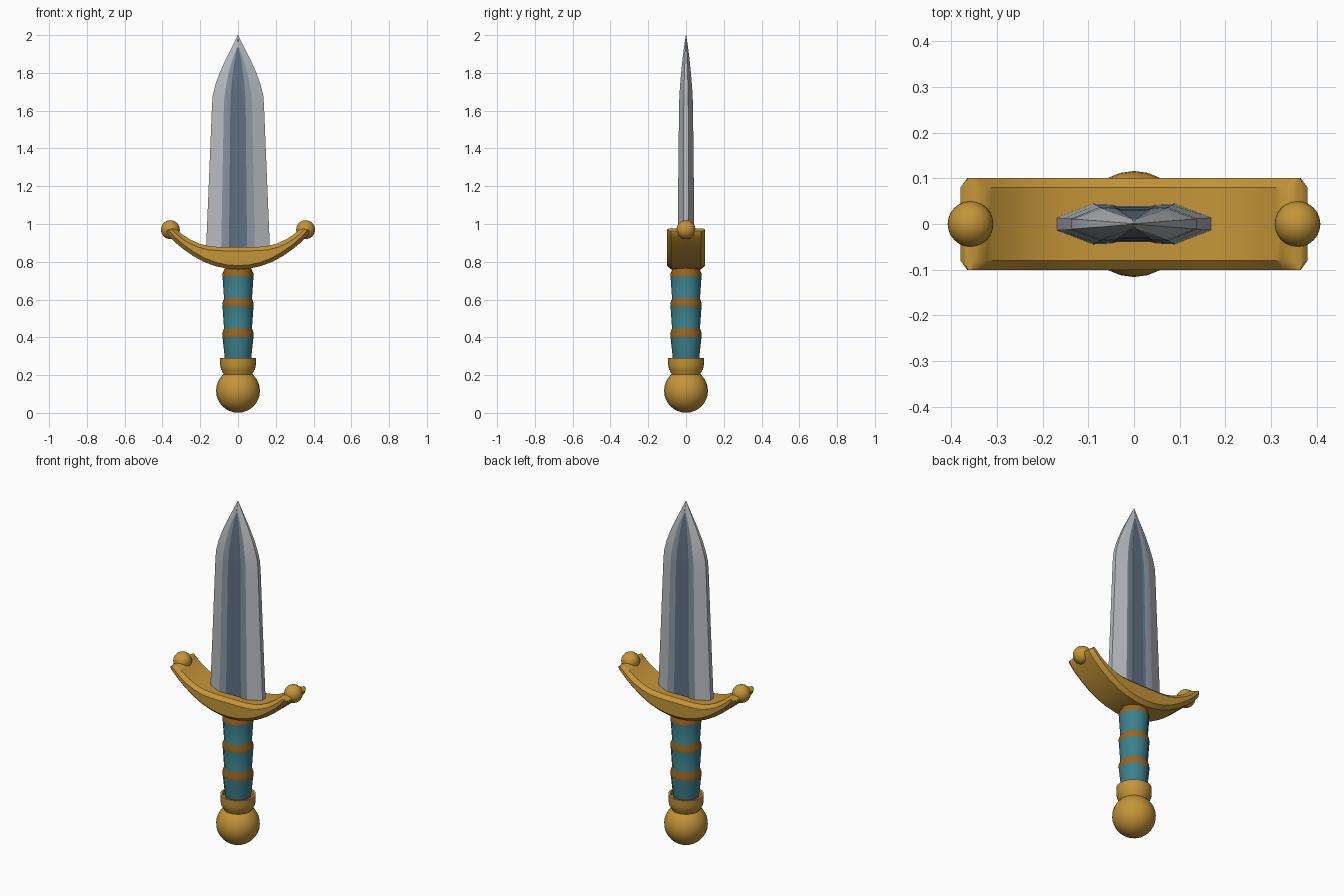
import bpy, bmesh, math

if "Cube" in bpy.data.objects:
    bpy.data.objects.remove(bpy.data.objects["Cube"])


def material(name, rgb):
    m = bpy.data.materials.new(name)
    lin = [(c / 255 / 12.92) if c < 11 else ((c / 255 + 0.055) / 1.055) ** 2.4 for c in rgb]
    m.diffuse_color = (*lin, 1)
    m.use_nodes = True
    m.node_tree.nodes["Principled BSDF"].inputs["Base Color"].default_value = m.diffuse_color
    return m


gold = material("gold", (196, 149, 56))
bronze = material("dark bronze", (154, 102, 30))
teal = material("teal leather", (59, 128, 140))
steel = material("light steel", (183, 188, 193))
mid_steel = material("mid steel", (138, 149, 160))
dark_steel = material("blue steel", (94, 112, 130))


def finish(name, bm, mats, angle=35):
    bmesh.ops.recalc_face_normals(bm, faces=bm.faces[:])
    me = bpy.data.meshes.new(name)
    bm.to_mesh(me)
    bm.free()
    ob = bpy.data.objects.new(name, me)
    bpy.context.collection.objects.link(ob)
    for m in mats:
        me.materials.append(m)
    bpy.ops.object.select_all(action='DESELECT')
    ob.select_set(True)
    bpy.context.view_layer.objects.active = ob
    bpy.ops.object.shade_smooth_by_angle(angle=math.radians(angle))
    return ob


def loft(bm, rings, rule=lambda i, j: 0):
    """Skin closed rings of points; rule(ring, side) gives the material index."""
    vs = [[bm.verts.new(p) for p in r] for r in rings]
    n = len(vs[0])
    for i in range(len(vs) - 1):
        for j in range(n):
            k = (j + 1) % n
            f = bm.faces.new((vs[i][j], vs[i][k], vs[i + 1][k], vs[i + 1][j]))
            f.material_index = rule(i, j)
    for r in (vs[0], vs[-1]):
        bm.faces.new(r)


def lathe(name, profile, mats, sides, rule=lambda i, j: 0, angle=35):
    bm = bmesh.new()
    rings = [[(r * math.cos(2 * math.pi * j / sides), r * math.sin(2 * math.pi * j / sides), z)
              for j in range(sides)] for r, z in profile]
    loft(bm, rings, rule)
    return finish(name, bm, mats, angle)


def ball(name, x, z, r):
    bm = bmesh.new()
    bmesh.ops.create_uvsphere(bm, u_segments=24, v_segments=16, radius=r)
    bmesh.ops.translate(bm, verts=bm.verts[:], vec=(x, 0, z))
    return finish(name, bm, [gold], 60)


# Blade: bevelled edges, flat strips and a shallow central groove
stations = [  # z, half width, groove strip half width, half depth, edge half depth
    (0.82, 0.171, 0.090, 0.045, 0.014), (1.25, 0.153, 0.082, 0.041, 0.013),
    (1.62, 0.138, 0.075, 0.037, 0.012), (1.68, 0.134, 0.071, 0.035, 0.011),
    (1.74, 0.119, 0.062, 0.031, 0.010), (1.80, 0.097, 0.050, 0.026, 0.008),
    (1.87, 0.066, 0.030, 0.019, 0.006), (1.935, 0.033, 0.006, 0.011, 0.003),
    (2.0, 0.001, 0.0005, 0.001, 0.0005)]
rings = []
for z, w, f, d, e in stations:
    side = [(w, e), (f, d), (f * 0.54, d * 0.96), (f * 0.4, d * 0.88)]
    half = side + [(-x, y) for x, y in reversed(side)]
    rings.append([(x, y, z) for x, y in half] + [(-x, -y, z) for x, y in half])
strip = {1: 1, 2: 2, 3: 2, 4: 2, 5: 1}
bm = bmesh.new()
loft(bm, rings, lambda i, j: strip.get(j % 8, 0) if i < 7 else 0)
finish("blade", bm, [steel, mid_steel, dark_steel], 14)

# Crossguard: chamfered box section swept along the upturned curve
half_guard = [  # lower x, z and upper x, z, from centre to tip
    (0.0, 0.76, 0.0, 0.878), (0.06, 0.764, 0.06, 0.878), (0.12, 0.777, 0.11, 0.879),
    (0.18, 0.799, 0.155, 0.883), (0.24, 0.832, 0.205, 0.896), (0.29, 0.867, 0.25, 0.916),
    (0.33, 0.900, 0.285, 0.938), (0.36, 0.930, 0.310, 0.957), (0.376, 0.949, 0.323, 0.968),
    (0.380, 0.962, 0.336, 0.974), (0.371, 0.971, 0.350, 0.976)]
sweep = [(-a, b, -c, d) for a, b, c, d in reversed(half_guard[1:])] + half_guard
rings = []
for ax, az, bx, bz in sweep:
    length = math.hypot(bx - ax, bz - az)
    t = min(0.02 / length, 0.35)
    section = [(-0.08, 0), (-0.101, t), (-0.101, 1 - t), (-0.08, 1),
               (0.08, 1), (0.101, 1 - t), (0.101, t), (0.08, 0)]
    rings.append([(ax + (bx - ax) * s, y, az + (bz - az) * s) for y, s in section])
bm = bmesh.new()
loft(bm, rings)
finish("crossguard", bm, [gold], 35)

# Round guard tips
for side, label in ((-1, "left"), (1, "right")):
    ball("guard_tip_" + label, side * 0.358, 0.97, 0.05)

# Grip: flared leather sections separated by bronze bands
grip = [(0.068, 0.27), (0.070, 0.29), (0.082, 0.402), (0.083, 0.422), (0.074, 0.447),
        (0.082, 0.563), (0.083, 0.582), (0.074, 0.605), (0.082, 0.722), (0.082, 0.738),
        (0.070, 0.765), (0.070, 0.82)]
lathe("grip", grip, [teal, bronze], 12,
      lambda i, j: 1 if i in (2, 3, 5, 6, 8, 9, 10) else 0, 35)

# Collar with a recessed top, and the round pommel
lathe("collar", [(0.07, 0.18), (0.078, 0.21), (0.089, 0.228), (0.094, 0.25), (0.094, 0.29),
                 (0.082, 0.29), (0.078, 0.275), (0.06, 0.275)], [gold], 24)
ball("pommel", 0, 0.117, 0.116)
